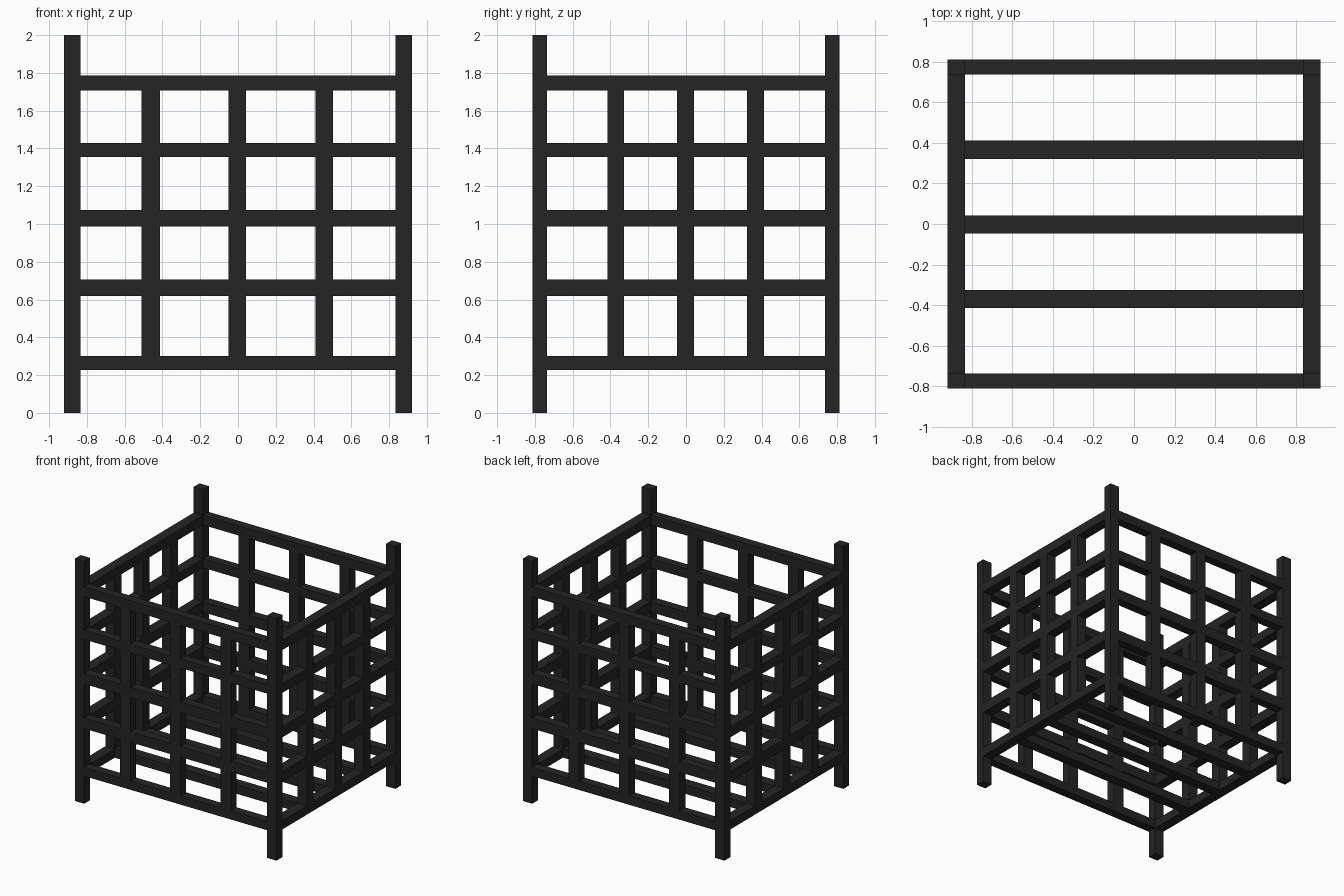
import bpy

cube = bpy.data.objects.get("Cube")
if cube:
    bpy.data.objects.remove(cube, do_unlink=True)

iron = bpy.data.materials.new("black_iron")
iron.use_nodes = True
COLOUR = (0.018, 0.018, 0.018, 1)
iron.diffuse_color = COLOUR
iron.node_tree.nodes["Principled BSDF"].inputs["Base Color"].default_value = COLOUR


def bar(name, x, y, z):
    """Box bar given by its (min, max) range on each axis."""
    bpy.ops.mesh.primitive_cube_add(size=1, location=[(a + b) / 2 for a, b in (x, y, z)])
    ob = bpy.context.object
    ob.name = name
    ob.scale = [b - a for a, b in (x, y, z)]
    bpy.ops.object.transform_apply(location=False, rotation=False, scale=True)
    ob.data.materials.append(iron)


def span(side, inner, outer):
    """Range between two distances from the centre, on the given side."""
    return tuple(sorted((side * inner, side * outer)))


X_IN, X_OUT = 0.835, 0.92
Y_IN, Y_OUT = 0.737, 0.812
RAILS = [(0.228, 0.3), (0.62, 0.707), (0.988, 1.075), (1.355, 1.43), (1.708, 1.787)]
UPRIGHT_X = [(-0.51, -0.413), (-0.05, 0.043), (0.41, 0.503)]
UPRIGHT_Y = [(-0.415, -0.327), (-0.047, 0.042), (0.322, 0.412)]
GAPS = [(low[1], high[0]) for low, high in zip(RAILS, RAILS[1:])]

# Corner posts
for sx in (-1, 1):
    for sy in (-1, 1):
        bar("corner_post", span(sx, X_IN, X_OUT), span(sy, Y_IN, Y_OUT), (0, 2))

for side in (-1, 1):
    wall_x = span(side, X_IN, X_OUT)
    wall_y = span(side, Y_IN, Y_OUT)
    # Horizontal rails
    for z in RAILS:
        bar("long_rail", (-X_IN, X_IN), wall_y, z)
        bar("side_rail", wall_x, (-Y_IN, Y_IN), z)
    # Upright pieces fitted between the rails
    for z in GAPS:
        for x in UPRIGHT_X:
            bar("long_wall_upright", x, wall_y, z)
        for y in UPRIGHT_Y:
            bar("side_wall_upright", wall_x, y, z)

# Floor slats
for y in UPRIGHT_Y:
    bar("floor_slat", (-X_IN, X_IN), y, RAILS[0])
